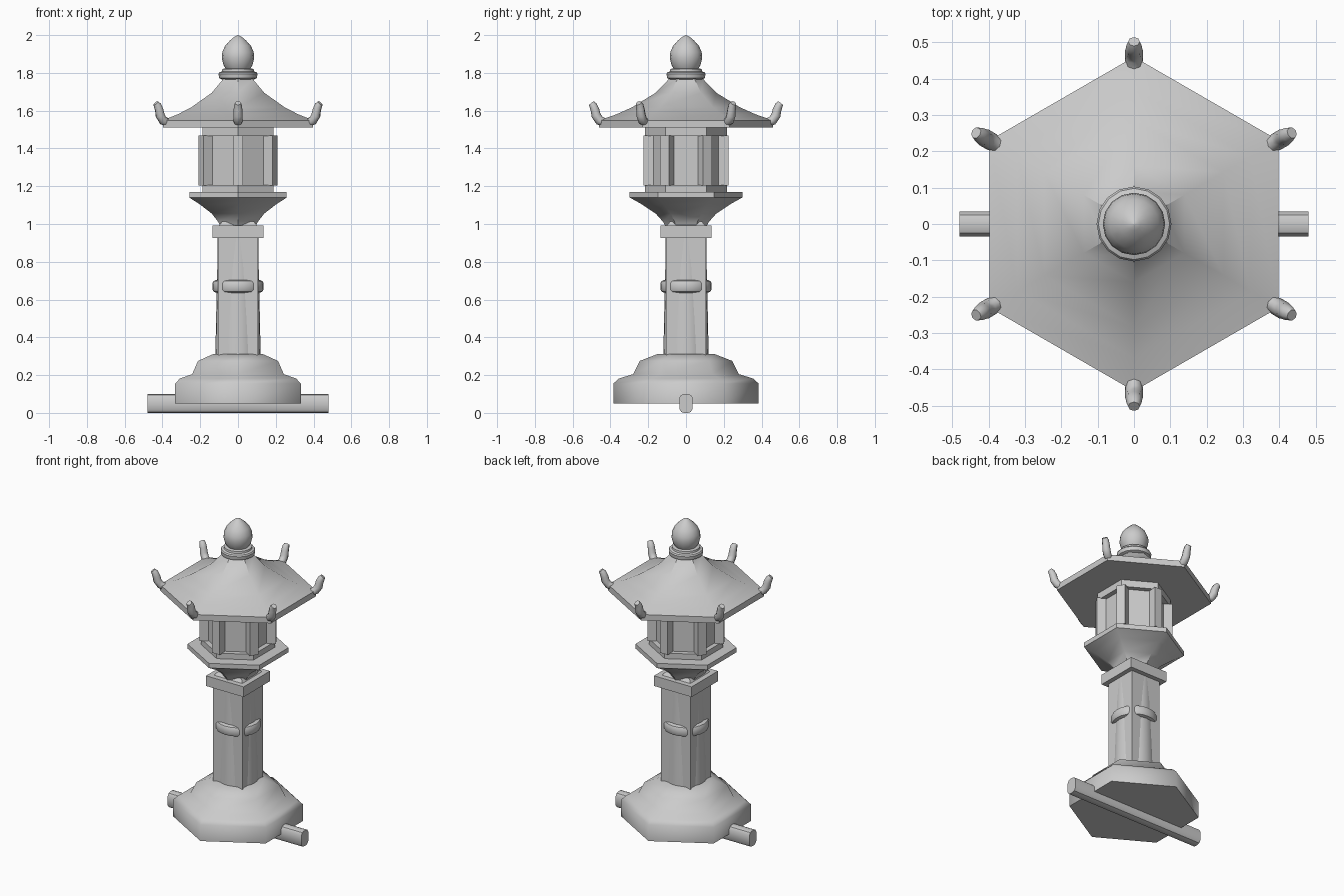
import bpy, bmesh
from math import cos, sin, pi, radians
from mathutils import Vector, Matrix

if "Cube" in bpy.data.objects:
    bpy.data.objects.remove(bpy.data.objects["Cube"])


def finish(name, bm, smooth=True, angle=35):
    bmesh.ops.remove_doubles(bm, verts=bm.verts, dist=1e-5)
    bmesh.ops.recalc_face_normals(bm, faces=bm.faces)
    me = bpy.data.meshes.new(name)
    bm.to_mesh(me)
    bm.free()
    ob = bpy.data.objects.new(name, me)
    bpy.context.collection.objects.link(ob)
    if smooth:
        bpy.ops.object.select_all(action='DESELECT')
        ob.select_set(True)
        bpy.context.view_layer.objects.active = ob
        bpy.ops.object.shade_smooth_by_angle(angle=radians(angle))
    return ob


def skin(bm, rings):
    # bridge rings of equal length and cap both ends
    vs = [[bm.verts.new(p) for p in r] for r in rings]
    n = len(vs[0])
    for a, b in zip(vs, vs[1:]):
        for i in range(n):
            bm.faces.new((a[i], a[(i + 1) % n], b[(i + 1) % n], b[i]))
    bm.faces.new(vs[0][::-1])
    bm.faces.new(vs[-1])


def turned(name, profile, sides=6, phase=pi / 2, angle=35):
    # stack of polygons from (radius, z) pairs
    bm = bmesh.new()
    skin(bm, [[(r * cos(phase + 2 * pi * i / sides), r * sin(phase + 2 * pi * i / sides), z)
               for i in range(sides)] for r, z in profile])
    return finish(name, bm, angle=angle)


def box(name, centre, size, turn=0.0):
    bm = bmesh.new()
    m = Matrix.Translation(centre) @ Matrix.Rotation(turn, 4, 'Z') @ Matrix.Diagonal((*size, 1))
    bmesh.ops.create_cube(bm, size=1, matrix=m)
    return finish(name, bm, smooth=False)


def horn(name, turn):
    # upswept roof-corner hook, path given as (outward, z, thickness)
    path = [(.425, 1.535, .022), (.458, 1.548, .025), (.476, 1.575, .025),
            (.482, 1.605, .023), (.492, 1.628, .021), (.502, 1.64, .016)]
    rot = Matrix.Rotation(turn, 3, 'Z')
    rings = []
    for k, (u, z, r) in enumerate(path):
        a, b = path[max(k - 1, 0)], path[min(k + 1, len(path) - 1)]
        t = Vector((b[0] - a[0], 0, b[1] - a[1])).normalized()
        side = Vector((0, 1, 0))
        up = t.cross(side)
        rings.append([rot @ (Vector((u, 0, z)) + r * (cos(i * pi / 4) * side + sin(i * pi / 4) * up))
                      for i in range(8)])
    bm = bmesh.new()
    skin(bm, rings)
    finish(name, bm, angle=50)


# ground rod running left to right
bm = bmesh.new()
section = [(.035, .02), (.035, .08), (.025, .095), (.012, .1)]
section += [(-y, z) for y, z in section[::-1]]
section = section + [(-.025, .005), (-.012, 0), (.012, 0), (.025, .005)]
skin(bm, [[(x, y, z) for y, z in section] for x in (-.48, .48)])
finish("ground_rod", bm)

# hexagonal foot
turned("foot", [(.385, .05), (.385, .155), (.355, .182), (.28, .205), (.245, .275), (.15, .312)], angle=62)

# square post, with a tapered round core and ring bulging through its faces
box("post", (0, 0, .62), (.212, .212, .64))
turned("post_core", [(.12, .30), (.116, .5), (.11, .75), (.107, .94)], 24, 0)
turned("post_ring", [(.11, .635), (.13, .642), (.136, .655), (.136, .685), (.13, .698), (.11, .705)], 24, 0)
box("post_cap", (0, 0, .958), (.27, .27, .066))
turned("neck", [(.15, .985), (.12, 1.012)], 4, pi / 4)

# hexagonal bowl below the light chamber
turned("bowl", [(.11, .99), (.12, 1.01), (.16, 1.055), (.235, 1.105), (.298, 1.14), (.298, 1.17)], angle=40)

# light chamber: sills, recessed core, corner pillars
turned("chamber_sill", [(.218, 1.165), (.218, 1.206)])
turned("chamber_core", [(.183, 1.2), (.183, 1.47)])
turned("chamber_lintel", [(.218, 1.465), (.218, 1.515)])
for k in range(6):
    a = pi / 2 + k * pi / 3
    box(f"chamber_pillar_{k + 1}", (.199 * cos(a), .199 * sin(a), 1.336), (.054, .054, .264), a)
    horn(f"roof_horn_{k + 1}", a)

# swept hexagonal roof
turned("roof", [(.46, 1.51), (.46, 1.549), (.37, 1.58), (.285, 1.618), (.16, 1.695), (.09, 1.768)], angle=40)

# finial collar and bud
turned("finial_collar", [(.085, 1.765), (.1, 1.772), (.103, 1.795), (.098, 1.803), (.085, 1.808), (.083, 1.82), (.06, 1.826)], 16, pi / 2)
turned("finial_bud", [(.06, 1.815), (.076, 1.84), (.086, 1.88), (.083, 1.91), (.068, 1.945),
                      (.04, 1.974), (.018, 1.992), (.001, 2.0)], 16, pi / 2)
